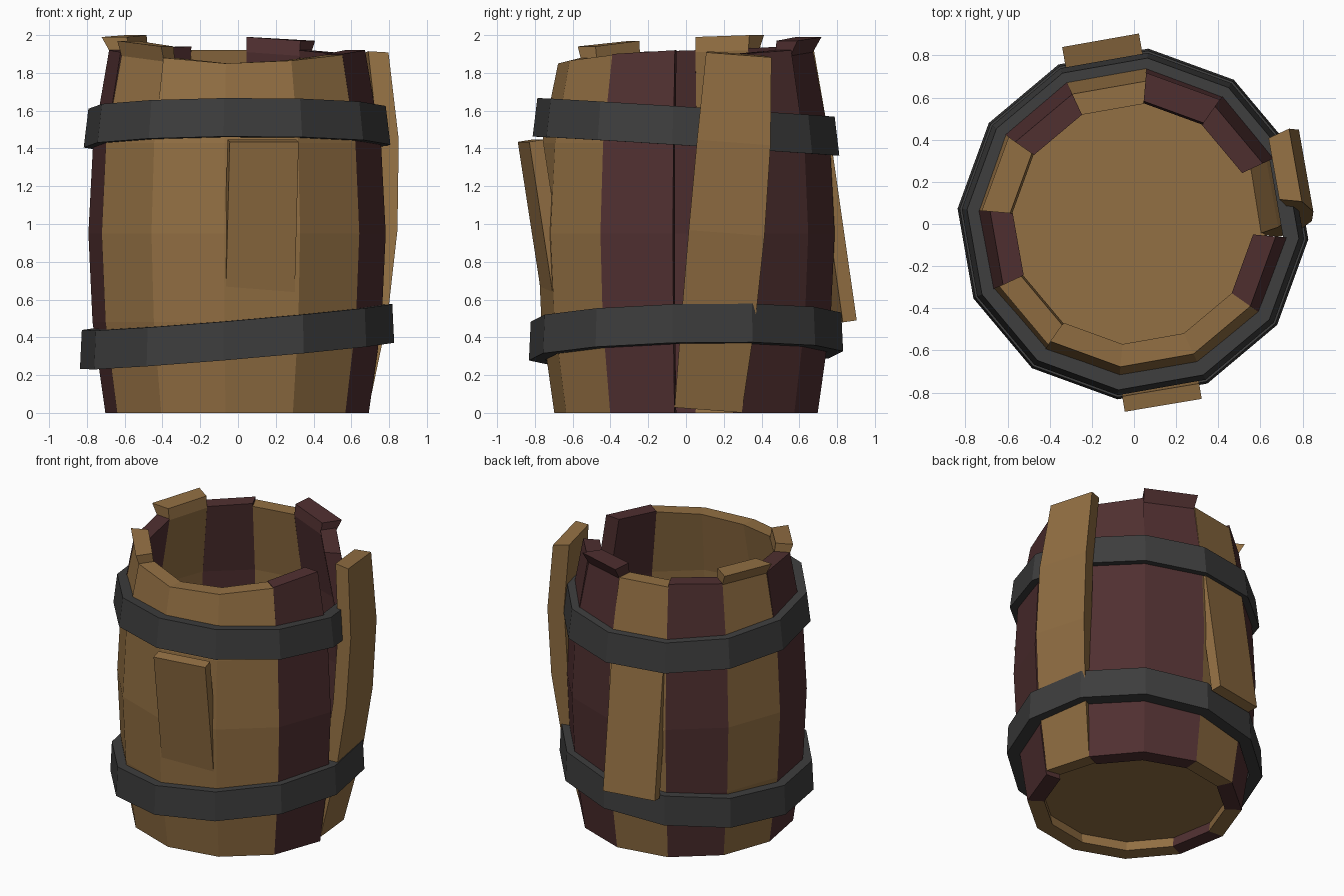
import bpy, bmesh, math
from mathutils import Matrix, Vector

if "Cube" in bpy.data.objects:
    bpy.data.objects.remove(bpy.data.objects["Cube"])

CX = -0.005          # barrel axis sits slightly left of centre
START, STEP = -5, 30  # stave boundaries in degrees


def material(name, rgb):
    m = bpy.data.materials.new(name)
    m.diffuse_color = (*rgb, 1)
    m.use_nodes = True
    m.node_tree.nodes["Principled BSDF"].inputs["Base Color"].default_value = m.diffuse_color
    return m


WOOD = material("oak_wood", (0.29, 0.16, 0.056))
DARK = material("dark_red_wood", (0.08, 0.029, 0.03))
IRON = material("dark_iron", (0.047, 0.047, 0.047))


def finish(bm, name, mat):
    bmesh.ops.recalc_face_normals(bm, faces=bm.faces)
    me = bpy.data.meshes.new(name)
    bm.to_mesh(me)
    bm.free()
    me.materials.append(mat)
    ob = bpy.data.objects.new(name, me)
    bpy.context.collection.objects.link(ob)
    return ob


def polar(r, deg, z):
    a = math.radians(deg)
    return Vector((CX + r * math.cos(a), r * math.sin(a), z))


def stave(name, k, tops, mat, flare=0.0, matrix=None):
    """Curved plank between two boundary angles; flare gives a raised, outward lip."""
    a0, a1 = START + STEP * k, START + STEP * (k + 1)
    rings = [(0, 0, 0.70, 0.59), (0.48, 0.48, 0.768, 0.66), (0.95, 0.95, 0.79, 0.68),
             (1.43, 1.43, 0.765, 0.655)]
    if flare:
        rings += [(tops[0] - 0.08, tops[1] - 0.08, 0.675, 0.575),
                  (*tops, 0.675 + flare, 0.585)]
    else:
        rings += [(*tops, 0.68, 0.572)]
    bm = bmesh.new()
    loops = [[bm.verts.new(polar(ro, a0, z0)), bm.verts.new(polar(ro, a1, z1)),
              bm.verts.new(polar(ri, a1, z1)), bm.verts.new(polar(ri, a0, z0))]
             for z0, z1, ro, ri in rings]
    for lo, hi in zip(loops, loops[1:]):
        for i in range(4):
            j = (i + 1) % 4
            bm.faces.new((lo[i], lo[j], hi[j], hi[i]))
    bm.faces.new(loops[0])
    bm.faces.new(loops[-1])
    if matrix:
        bm.transform(matrix)
    return finish(bm, name, mat)


# Loose stave: leans outward and sideways from its foot
mid = math.radians(START + STEP / 2)
radial = Vector((math.cos(mid), math.sin(mid), 0))
tangent = Vector((-math.sin(mid), math.cos(mid), 0))
foot = polar(0.676, START + STEP / 2, 0)
lean = (Matrix.Translation(foot + Vector((0, 0, 0.015)))
        @ Matrix.Rotation(-0.075, 4, radial) @ Matrix.Rotation(0.08, 4, tangent)
        @ Matrix.Translation(-foot))
stave("loose_stave", 0, (1.89, 1.89), WOOD, matrix=lean)

# Fixed staves: end heights, colour, flare of the lip
layout = [
    ((1.90, 1.92), DARK, 0), ((1.97, 1.99), DARK, 0.045), ((1.92, 1.92), WOOD, 0),
    ((1.94, 1.93), DARK, 0), ((2.00, 1.99), WOOD, 0.045), ((1.92, 1.91), DARK, 0),
    ((1.97, 1.94), WOOD, 0.025), ((1.88, 1.85), WOOD, 0), ((1.85, 1.865), WOOD, 0),
    ((1.865, 1.895), WOOD, 0), ((1.90, 1.92), DARK, 0)]
for k, (tops, mat, flare) in enumerate(layout, 1):
    stave(f"stave_{k}", k, tops, mat, flare)

# Barrel floor
bm = bmesh.new()
bmesh.ops.create_cone(bm, cap_ends=True, segments=12, radius1=0.63, radius2=0.63, depth=0.06,
                      matrix=Matrix.Translation((CX, 0, 0.10)) @ Matrix.Rotation(math.radians(START), 4, 'Z'))
finish(bm, "barrel_floor", WOOD)


def hoop(name, z, r_low, r_high, thick, height, slope_x, slope_y):
    """Twelve-sided iron band, tilted by shearing along x and y."""
    bm = bmesh.new()
    section = [(r_low, -height / 2), (r_high, height / 2),
               (r_high - thick, height / 2), (r_low - thick, -height / 2)]
    loops = []
    for k in range(12):
        loop = []
        for r, dz in section:
            p = polar(r, START + STEP * k, z + dz)
            p.z += slope_x * p.x + slope_y * p.y
            loop.append(bm.verts.new(p))
        loops.append(loop)
    for k in range(12):
        a, b = loops[k], loops[(k + 1) % 12]
        for i in range(4):
            j = (i + 1) % 4
            bm.faces.new((a[i], a[j], b[j], b[i]))
    finish(bm, name, IRON)


hoop("lower_hoop", 0.405, 0.835, 0.825, 0.085, 0.205, 0.085, 0.022)
hoop("upper_hoop", 1.515, 0.815, 0.79, 0.075, 0.205, 0.004, -0.063)


def board(name, deg, r_bottom, z_bottom, r_top, z_top, width, thick):
    """Broken board whose outer face runs from the bottom point to the top point."""
    lo, hi = polar(r_bottom, deg, z_bottom), polar(r_top, deg, z_top)
    up = (hi - lo).normalized()
    a = math.radians(deg)
    side = Vector((-math.sin(a), math.cos(a), 0))
    out = side.cross(up)
    centre = (lo + hi) / 2 - out * thick / 2
    rot = Matrix((side, out, up)).transposed().to_4x4()
    bm = bmesh.new()
    bmesh.ops.create_cube(bm, size=1, matrix=Matrix.Translation(centre) @ rot
                          @ Matrix.Diagonal((width, thick, (hi - lo).length, 1)))
    finish(bm, name, WOOD)


board("front_broken_board", -80.5, 0.735, 0.56, 0.872, 1.435, 0.37, 0.075)
board("back_broken_board", 100, 0.885, 0.49, 0.75, 1.42, 0.37, 0.075)
